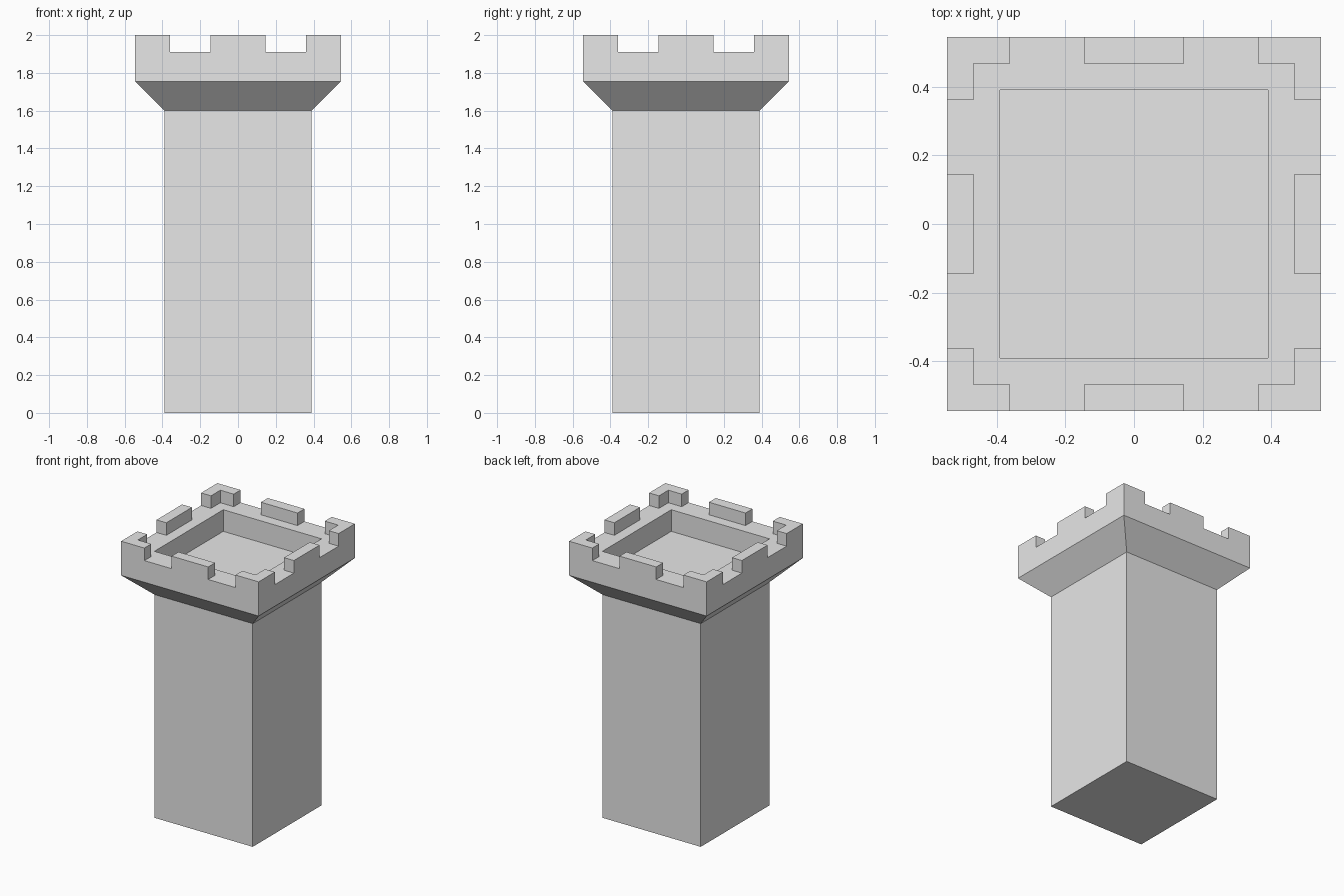
import bpy, bmesh
from mathutils import Matrix
from math import pi

if "Cube" in bpy.data.objects:
    bpy.data.objects.remove(bpy.data.objects["Cube"])

stone = bpy.data.materials.new("grey stone")
stone.diffuse_color = (0.8, 0.8, 0.8, 1)
stone.use_nodes = True
stone.node_tree.nodes["Principled BSDF"].inputs["Base Color"].default_value = stone.diffuse_color


def add_object(name, bm):
    bmesh.ops.recalc_face_normals(bm, faces=bm.faces)
    mesh = bpy.data.meshes.new(name)
    bm.to_mesh(mesh)
    bm.free()
    mesh.materials.append(stone)
    obj = bpy.data.objects.new(name, mesh)
    bpy.context.collection.objects.link(obj)
    return obj


def square_rings(name, profile):
    """Skin square rings (half width, height) and cap both ends."""
    bm = bmesh.new()
    rings = [[bm.verts.new((sx * r, sy * r, z))
              for sx, sy in ((-1, -1), (1, -1), (1, 1), (-1, 1))]
             for r, z in profile]
    for a, b in zip(rings, rings[1:]):
        for i in range(4):
            j = (i + 1) % 4
            bm.faces.new((a[i], a[j], b[j], b[i]))
    bm.faces.new(rings[0])
    bm.faces.new(rings[-1])
    return add_object(name, bm)


def merlons(name, outline):
    """Extrude an outline upwards and repeat it on all four sides."""
    bm = bmesh.new()
    for k in range(4):
        turn = Matrix.Rotation(k * pi / 2, 4, 'Z')
        low = [bm.verts.new((x, y, WALL)) for x, y in outline]
        face = bm.faces.new(low)
        ext = bmesh.ops.extrude_face_region(bm, geom=[face])
        top = [v for v in ext["geom"] if isinstance(v, bmesh.types.BMVert)]
        bmesh.ops.translate(bm, verts=top, vec=(0, 0, TOP - WALL))
        bmesh.ops.transform(bm, matrix=turn, verts=low + top)
    return add_object(name, bm)


SHAFT, OUT, INN = 0.39, 0.545, 0.467
FLOOR, WALL, TOP = 1.755, 1.91, 2.0

# Shaft, flared collar, parapet wall and sunken roof floor
square_rings("tower_body", [(SHAFT, 0), (SHAFT, 1.6), (OUT, FLOOR),
                            (OUT, WALL), (SHAFT, WALL), (SHAFT, FLOOR)])

# L-shaped corner merlons
C = 0.361
merlons("corner_merlons", [(OUT, OUT), (C, OUT), (C, INN),
                           (INN, INN), (INN, C), (OUT, C)])

# Straight merlons in the middle of each side
M = 0.145
merlons("side_merlons", [(-M, -OUT), (M, -OUT), (M, -INN), (-M, -INN)])
